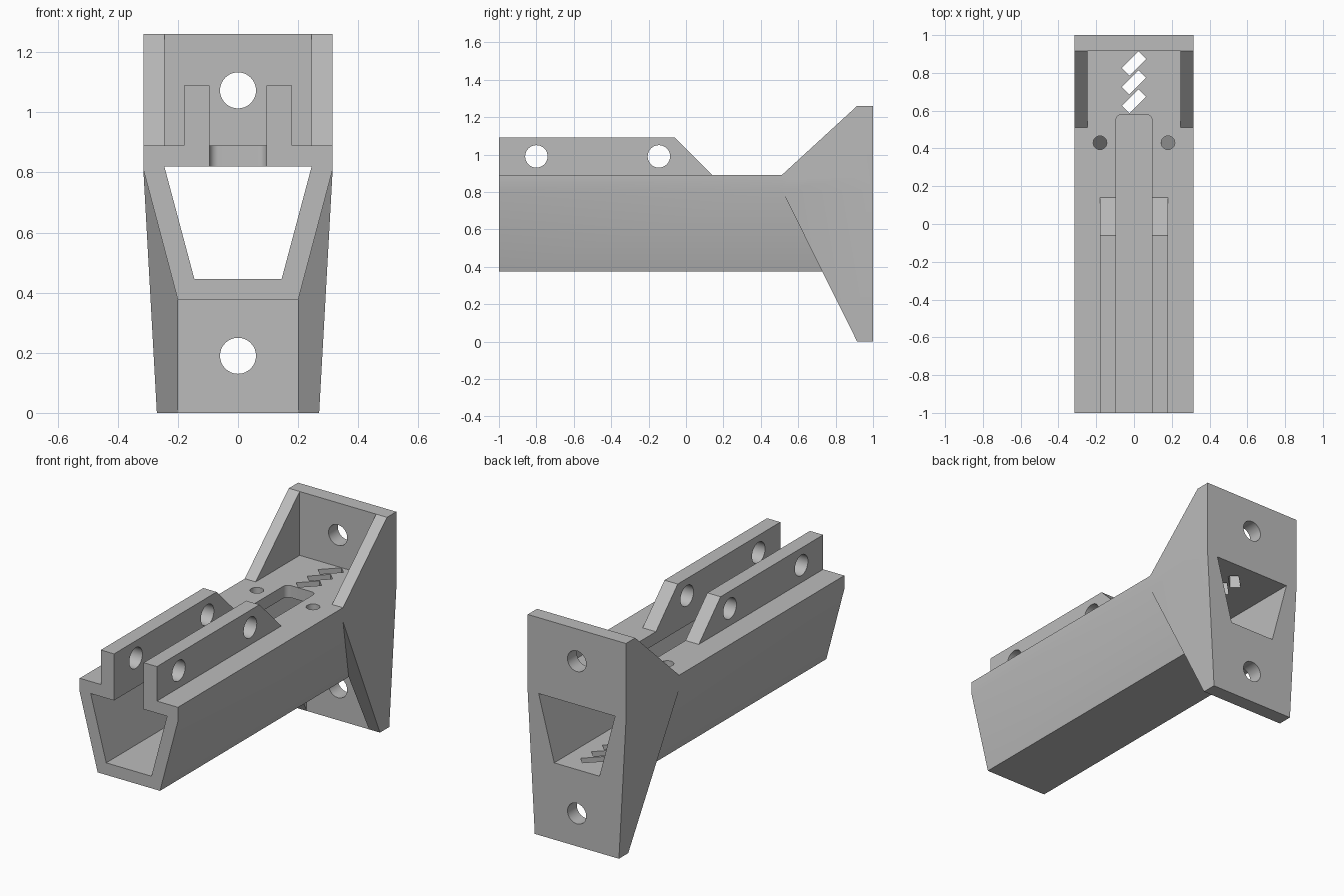
import bpy, bmesh, math
from mathutils import Vector

cube = bpy.data.objects.get("Cube")
if cube:
    bpy.data.objects.remove(cube, do_unlink=True)

grey = bpy.data.materials.new("plain_grey")
grey.use_nodes = True
colour = (0.5, 0.5, 0.5, 1)
grey.diffuse_color = colour
grey.node_tree.nodes["Principled BSDF"].inputs["Base Color"].default_value = colour


def prism(name, points, axis, lo, hi):
    """Extrude a 2D outline along an axis; points use the other two axes in order."""
    def place(p, depth):
        co = list(p)
        co.insert("xyz".index(axis), depth)
        return Vector(co)
    bm = bmesh.new()
    face = bm.faces.new([bm.verts.new(place(p, lo)) for p in points])
    top = bmesh.ops.extrude_face_region(bm, geom=[face])["geom"]
    shift = place((0, 0), hi - lo)
    bmesh.ops.translate(bm, vec=shift, verts=[v for v in top if isinstance(v, bmesh.types.BMVert)])
    bmesh.ops.recalc_face_normals(bm, faces=bm.faces)
    mesh = bpy.data.meshes.new(name)
    bm.to_mesh(mesh)
    bm.free()
    mesh.materials.append(grey)
    obj = bpy.data.objects.new(name, mesh)
    bpy.context.collection.objects.link(obj)
    return obj


def combine(target, other, operation):
    mod = target.modifiers.new(operation, "BOOLEAN")
    mod.operation, mod.object, mod.solver = operation, other, "EXACT"
    bpy.context.view_layer.objects.active = target
    bpy.ops.object.modifier_apply(modifier=mod.name)
    bpy.data.objects.remove(other, do_unlink=True)


def cut(name, *args):
    combine(bracket, prism(name, *args), "DIFFERENCE")


def mirrored(half):
    return half + [(-x, z) for x, z in reversed(half)]


def box(x, a, b):
    return mirrored([(x, a), (x, b)])


def circle(u, v, r, n=32):
    return [(u + r * math.cos(math.tau * i / n), v + r * math.sin(math.tau * i / n)) for i in range(n)]


# Flared end plate with side gussets
bracket = prism("mount_bracket", mirrored([(0.27, 0), (0.315, 0.81), (0.315, 1.26)]), "y", 0.4, 1)
flare_side = [(0.512, 0.81), (0.512, 0.89), (0.915, 1.26), (1.1, 1.26), (1.1, 0), (0.915, 0)]
combine(bracket, prism("flare_side", flare_side, "x", -0.5, 0.5), "INTERSECT")
cut("upper_pocket", box(0.245, 0.3, 0.915), "z", 0.84, 1.5)
cut("lower_pocket", box(0.2, 0.3, 0.915), "z", -0.2, 0.42)

# Long tapered arm
arm = mirrored([(0.2, 0.375), (0.315, 0.81), (0.315, 0.89)])
combine(bracket, prism("arm", arm, "y", -1, 0.97), "UNION")

# Rail block, later split by the slot
rail = [(-1, 0.85), (-1, 1.09), (-0.06, 1.09), (0.14, 0.89), (0.14, 0.85)]
combine(bracket, prism("rails", rail, "x", -0.18, 0.18), "UNION")

# Hollow core
cut("core", mirrored([(0.145, 0.445), (0.245, 0.82)]), "y", -1.2, 1.2)

# Top slot with a rounded end
r = 0.03
corner = [(0.095 - r + r * math.cos(a), 0.58 - r + r * math.sin(a))
          for a in [math.pi / 2 * i / 8 for i in range(9)]]
cut("slot", mirrored([(0.095, -1.2)] + corner), "z", 0.7, 1.2)

# Pin holes through the rails
for y in (-0.8, -0.145):
    cut("pin_hole", circle(y, 0.99, 0.06), "x", -0.4, 0.4)

# Bolt holes through the end plate
for z in (0.19, 1.073):
    cut("bolt_hole", circle(0, z, 0.06), "y", 0.8, 1.2)

# Small holes in the arm top
for x in (-0.18, 0.18):
    cut("small_hole", circle(x, 0.43, 0.036), "z", 0.78, 1)

# Diagonal slits through the top and floor
for i in range(3):
    y = 0.85 - 0.1 * i
    c = math.sqrt(0.5)
    slit = [(c * (u - v), y + c * (u + v)) for u, v in box(0.0625, -0.0285, 0.0285)]
    cut("slit", slit, "z", 0.3, 1)

bpy.ops.object.select_all(action="DESELECT")
bracket.select_set(True)
bpy.context.view_layer.objects.active = bracket
bpy.ops.object.shade_smooth_by_angle(angle=math.radians(30))
